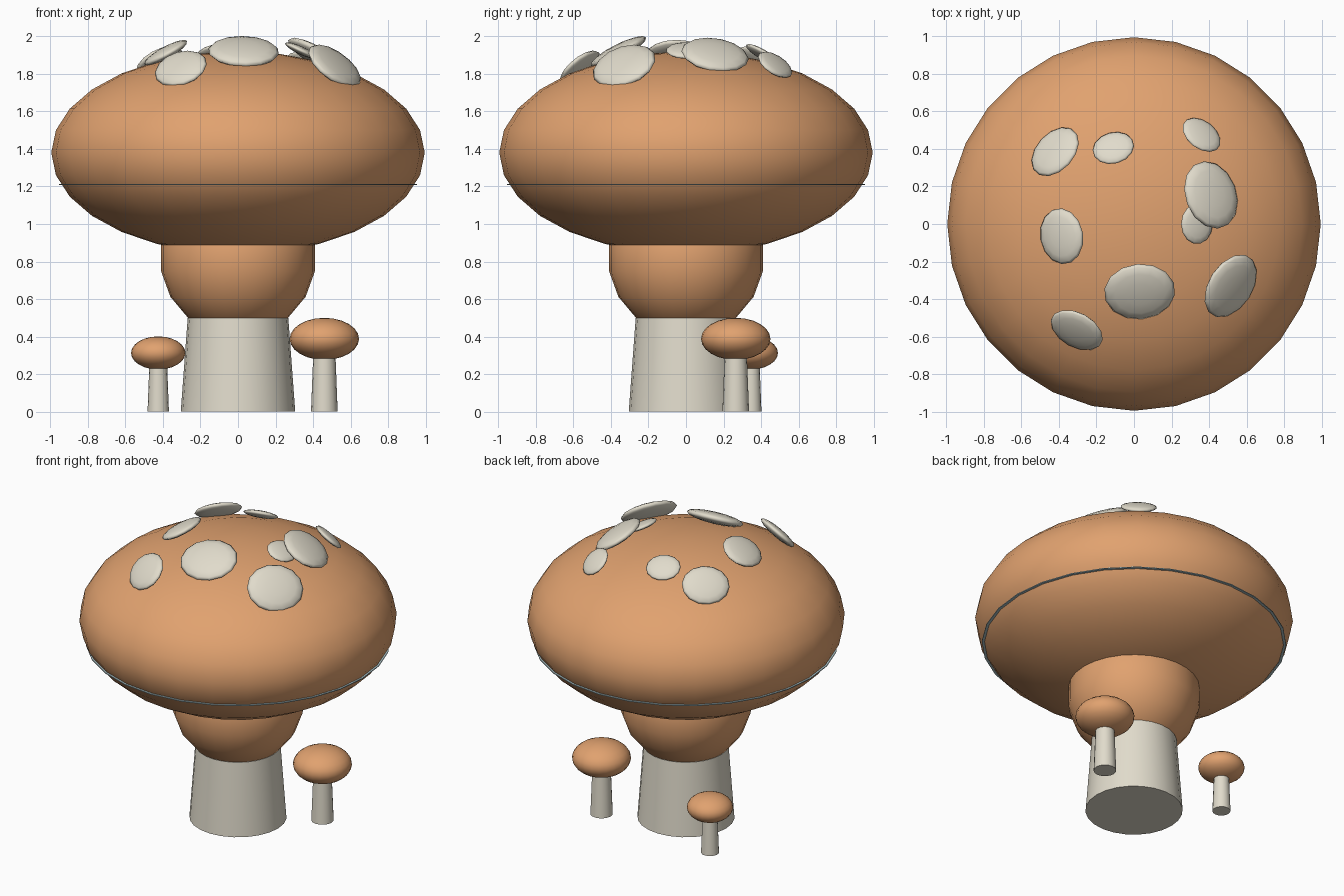
import bpy, math
from mathutils import Vector, Matrix

if "Cube" in bpy.data.objects:
    bpy.data.objects.remove(bpy.data.objects["Cube"])


def material(name, rgb):
    m = bpy.data.materials.new(name)
    m.diffuse_color = (*rgb, 1)
    m.use_nodes = True
    m.node_tree.nodes["Principled BSDF"].inputs["Base Color"].default_value = m.diffuse_color
    return m


ORANGE = material("orange_cap", (0.75, 0.36, 0.16))
CREAM = material("cream", (0.75, 0.71, 0.60))
PALE_BLUE = material("pale_blue_grey", (0.42, 0.55, 0.57))


def finish(name, mat):
    ob = bpy.context.object
    ob.name = name
    ob.data.materials.append(mat)
    bpy.ops.object.shade_smooth_by_angle(angle=math.radians(50))
    return ob


def ellipsoid(name, mat, center, radii, segments, rings, rotation=None):
    bpy.ops.mesh.primitive_uv_sphere_add(segments=segments, ring_count=rings, radius=1)
    ob = finish(name, mat)
    rot = rotation or Matrix.Identity(4)
    ob.data.transform(Matrix.Translation(center) @ rot @ Matrix.Diagonal((*radii, 1)))
    return ob


def tapered(name, mat, x, y, z0, z1, r0, r1, segments):
    bpy.ops.mesh.primitive_cone_add(vertices=segments, radius1=r0, radius2=r1,
                                    depth=z1 - z0, location=(x, y, (z0 + z1) / 2))
    return finish(name, mat)


# Main mushroom: stem, round collar, wide cap and thin rim line
CAP_Z, CAP_R, CAP_H = 1.38, 0.995, 0.54
tapered("stem", CREAM, 0, 0, 0, 0.5, 0.305, 0.268, 24)
ellipsoid("collar", ORANGE, (0, 0, 0.82), (0.416,) * 3, 28, 9)
ellipsoid("cap", ORANGE, (0, 0, CAP_Z), (CAP_R, CAP_R, CAP_H), 28, 14)
tapered("cap_rim_line", PALE_BLUE, 0, 0, 1.207, 1.213, 0.953, 0.953, 28)

# Flattened spots facing away from a point inside the cap: x, y, half width
SPOTS = [(0.03, -0.36, 0.19), (0.515, -0.33, 0.185), (-0.305, -0.565, 0.15),
         (-0.385, -0.065, 0.15), (-0.42, 0.385, 0.152), (-0.11, 0.405, 0.112),
         (0.36, 0.475, 0.115), (0.41, 0.155, 0.185), (0.335, 0.0, 0.107)]
for i, (x, y, a) in enumerate(SPOTS, 1):
    r = math.hypot(x, y)
    z = CAP_Z + CAP_H * math.sqrt(1 - (r / CAP_R) ** 2) + 0.036
    normal = Vector((x, y, z - 1.21)).normalized()
    tangent = Vector((-y, x, 0)).normalized()
    slope = normal.cross(tangent)
    rot = Matrix((tangent, slope, normal)).transposed().to_4x4()
    ellipsoid(f"spot_{i}", CREAM, (x, y, z), (a, a * 0.87, a * 0.2), 14, 8, rot)

# Two small mushrooms: x, y, cap height, cap radius, cap half height, stem radii
for i, (x, y, z, r, h, r0, r1) in enumerate(
        [(0.46, 0.265, 0.388, 0.185, 0.112, 0.071, 0.056),
         (-0.425, 0.345, 0.313, 0.145, 0.088, 0.057, 0.045)], 1):
    tapered(f"small_stem_{i}", CREAM, x, y, 0, z, r0, r1, 16)
    ellipsoid(f"small_cap_{i}", ORANGE, (x, y, z), (r, r, h), 24, 12)
